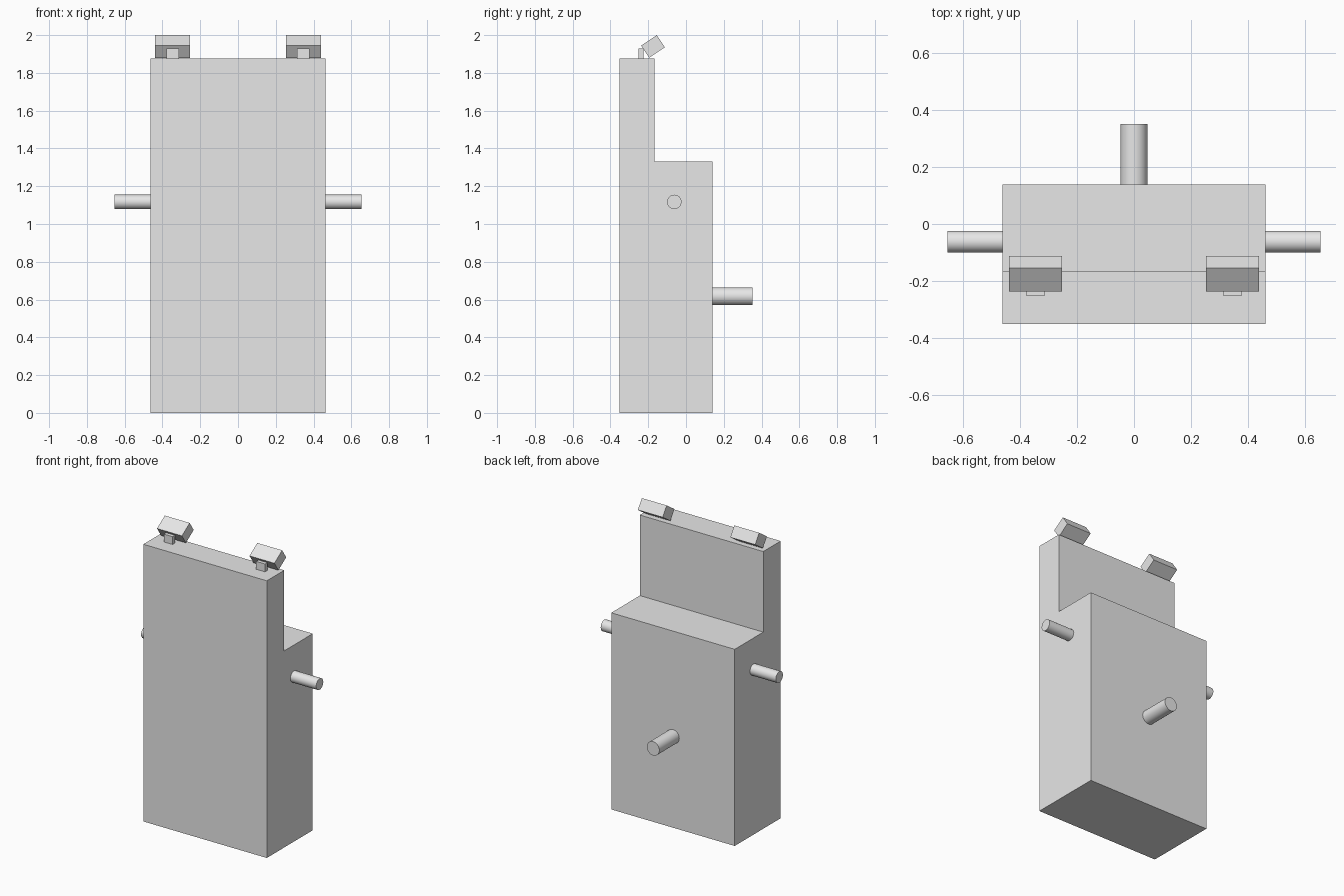
import bpy, bmesh, math
from mathutils import Vector

cube = bpy.data.objects.get("Cube")
if cube:
    bpy.data.objects.remove(cube, do_unlink=True)

# Single plain grey finish
grey = bpy.data.materials.new("light_grey")
grey.use_nodes = True
grey.diffuse_color = (0.8, 0.8, 0.8, 1)
grey.node_tree.nodes["Principled BSDF"].inputs["Base Color"].default_value = (0.8, 0.8, 0.8, 1)


def box(name, center, size, tilt=0):
    bpy.ops.mesh.primitive_cube_add(size=1, location=center, rotation=(tilt, 0, 0))
    ob = bpy.context.object
    ob.name = name
    ob.scale = size
    bpy.ops.object.transform_apply(location=False, rotation=False, scale=True)
    ob.data.materials.append(grey)
    return ob


def rod(name, start, end, radius):
    a, b = Vector(start), Vector(end)
    bpy.ops.mesh.primitive_cylinder_add(vertices=32, radius=radius, depth=(b - a).length,
                                        location=(a + b) / 2)
    ob = bpy.context.object
    ob.name = name
    ob.rotation_euler = (b - a).to_track_quat("Z", "Y").to_euler()
    ob.data.materials.append(grey)
    bpy.ops.object.shade_smooth_by_angle(angle=math.radians(40))
    return ob


# Stepped body: side profile extruded across the width
HALF_WIDTH = 0.462
profile = [(-0.352, 0), (0.139, 0), (0.139, 1.33), (-0.166, 1.33), (-0.166, 1.875), (-0.352, 1.875)]
bm = bmesh.new()
side = bm.faces.new([bm.verts.new((-HALF_WIDTH, y, z)) for y, z in profile])
ext = bmesh.ops.extrude_face_region(bm, geom=[side])
bmesh.ops.translate(bm, vec=(2 * HALF_WIDTH, 0, 0),
                    verts=[v for v in ext["geom"] if isinstance(v, bmesh.types.BMVert)])
bmesh.ops.recalc_face_normals(bm, faces=bm.faces)
mesh = bpy.data.meshes.new("stepped_body")
bm.to_mesh(mesh)
bm.free()
mesh.materials.append(grey)
bpy.context.collection.objects.link(bpy.data.objects.new("stepped_body", mesh))

# Paired side rods, top posts and tilted heads
for label, s in (("left", 1), ("right", -1)):
    rod(label + "_side_rod", (s * 0.44, -0.062, 1.117), (s * 0.655, -0.062, 1.117), 0.038)
    box(label + "_post", (s * 0.346, -0.239, 1.896), (0.066, 0.026, 0.064))
    box(label + "_tilted_head", (s * 0.346, -0.175, 1.94), (0.186, 0.1, 0.077), math.radians(34))

# Rear rod
rod("rear_rod", (0, 0.12, 0.617), (0, 0.352, 0.617), 0.047)
